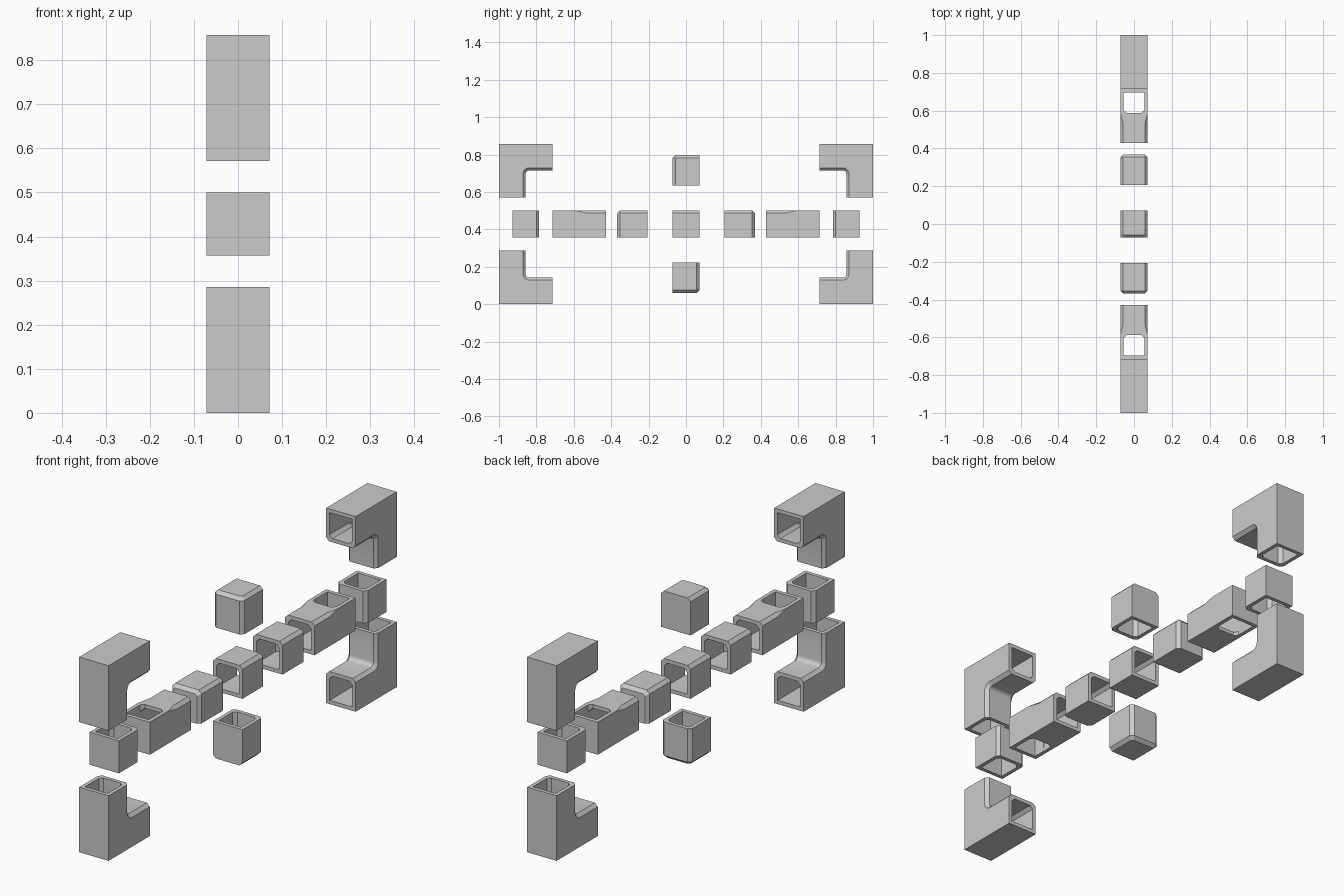
import bpy, bmesh, math
from mathutils import Matrix, Vector

if "Cube" in bpy.data.objects:
    bpy.data.objects.remove(bpy.data.objects["Cube"])

U = 1 / 7            # tube width
H = U / 2
T = 0.0165           # wall thickness
C = 0.014            # chamfer
ZC = 3 * U           # height of the middle row


def finish(name, bm):
    bmesh.ops.recalc_face_normals(bm, faces=bm.faces)
    me = bpy.data.meshes.new(name)
    bm.to_mesh(me)
    bm.free()
    ob = bpy.data.objects.new(name, me)
    bpy.context.collection.objects.link(ob)
    return ob


def loft(name, h, stations, mat=None):
    """Square bar along y, upper two corners chamfered; station = (y, chamfer, inset)."""
    bm = bmesh.new()
    rings = []
    for y, c, i in stations:
        w, t = h - i, h - i
        prof = [(-w, -h), (w, -h), (w, t - c), (w - c, t), (c - w, t), (-w, t - c)]
        rings.append([bm.verts.new((x, y, z)) for x, z in prof])
    for a, b in zip(rings, rings[1:]):
        for k in range(6):
            bm.faces.new((a[k], a[k - 1], b[k - 1], b[k]))
    bm.faces.new(rings[0])
    bm.faces.new(rings[-1][::-1])
    if mat:
        bm.transform(mat)
    return finish(name, bm)


def ell(name, lo, hi, length, h, r):
    """L-shaped bar, outer corner at the origin side, inner corner filleted."""
    bm = bmesh.new()
    arc = [(hi + r - r * math.cos(a), hi + r - r * math.sin(a))
           for a in [k * math.pi / 8 for k in range(5)]]
    pts = [(lo, lo), (lo, length), (hi, length)] + arc + [(length, hi), (length, lo)]
    face = bm.faces.new([bm.verts.new((-h, y, z)) for y, z in pts])
    new = bmesh.ops.extrude_face_region(bm, geom=[face])["geom"]
    bmesh.ops.translate(bm, vec=(2 * h, 0, 0),
                        verts=[g for g in new if isinstance(g, bmesh.types.BMVert)])
    bmesh.ops.recalc_face_normals(bm, faces=bm.faces)

    def inner(v):
        return min(v.co.y, v.co.z) > hi - 1e-5
    edges = [e for e in bm.edges if all(inner(v) for v in e.verts)
             and abs(e.verts[0].co.x - e.verts[1].co.x) < 1e-5]
    bmesh.ops.bevel(bm, geom=edges, offset=C, segments=1, affect='EDGES')
    return finish(name, bm)


def hollow(ob, *cutters):
    bpy.context.view_layer.objects.active = ob
    for cut in cutters:
        m = ob.modifiers.new("hollow", 'BOOLEAN')
        m.operation, m.solver, m.object = 'DIFFERENCE', 'EXACT', cut
        bpy.ops.object.modifier_apply(modifier=m.name)
        bpy.data.objects.remove(cut)
    return ob


def rot(deg, axis):
    return Matrix.Rotation(math.radians(deg), 4, axis)


def place(src, name, y, z, r):
    ob = bpy.data.objects.new(name, src.data.copy())
    bpy.context.collection.objects.link(ob)
    ob.data.transform(Matrix.Translation((0, y, z)) @ r)
    bpy.ops.object.select_all(action='DESELECT')
    ob.select_set(True)
    bpy.context.view_layer.objects.active = ob
    bpy.ops.object.shade_smooth_by_angle(angle=math.radians(25))


I = Matrix.Identity(4)
h = H - T

# straight tube: centre piece and the two upright side pieces
src = hollow(loft("tube", H, [(-H, C, 0), (H, C, 0)]),
             loft("cut", h, [(-U, C, 0), (U, C, 0)]))
place(src, "centre_tube", 0, ZC, I)
place(src, "left_upright_tube", -6 * U, ZC, rot(-90, 'X'))
place(src, "right_upright_tube", 6 * U, ZC, rot(90, 'X'))
bpy.data.objects.remove(src)

# end caps: closed outward, open toward the centre
a, b = 0.207, 0.368
src = hollow(loft("cap", H, [(a, C, 0), (b - C, C, 0), (b, C * 0.6, C)]),
             loft("cut", h, [(a - 0.1, C, 0), (b - T - C, C, 0), (b - T, C * 0.6, C)]))
for name, r in [("right_cap", I), ("left_cap", rot(180, 'Z')),
                ("top_cap", rot(90, 'X')), ("bottom_cap", rot(-90, 'X'))]:
    place(src, name, 0, ZC, r)
bpy.data.objects.remove(src)

# junctions: vertical shaft with one arm toward the centre
src = hollow(loft("junction", H, [(-U, 0.0004, 0), (-0.015, 0.0004, 0), (0.042, C, 0), (U, C, 0)]),
             loft("cut_arm", h, [(-H, C, 0), (U + 0.1, C, 0)]),
             loft("cut_shaft", h - 0.0006, [(-U, C, 0), (U, C, 0)],
                  Matrix.Translation((0, -H, 0)) @ rot(-90, 'X')))
place(src, "left_junction", -4 * U, ZC, I)
place(src, "right_junction", 4 * U, ZC, rot(180, 'Z'))
bpy.data.objects.remove(src)

# corner elbows
src = hollow(ell("elbow", 0, U, 2 * U, H, 0.018),
             ell("cut", T, U - T, 2 * U + 0.1, h, 0.018 + T))
for name, y, z, r in [("bottom_left_elbow", -1, 0, I),
                      ("bottom_right_elbow", 1, 0, rot(180, 'Z')),
                      ("top_left_elbow", -1, 6 * U, rot(180, 'Y')),
                      ("top_right_elbow", 1, 6 * U, rot(180, 'X'))]:
    place(src, name, y, z, r)
bpy.data.objects.remove(src)
